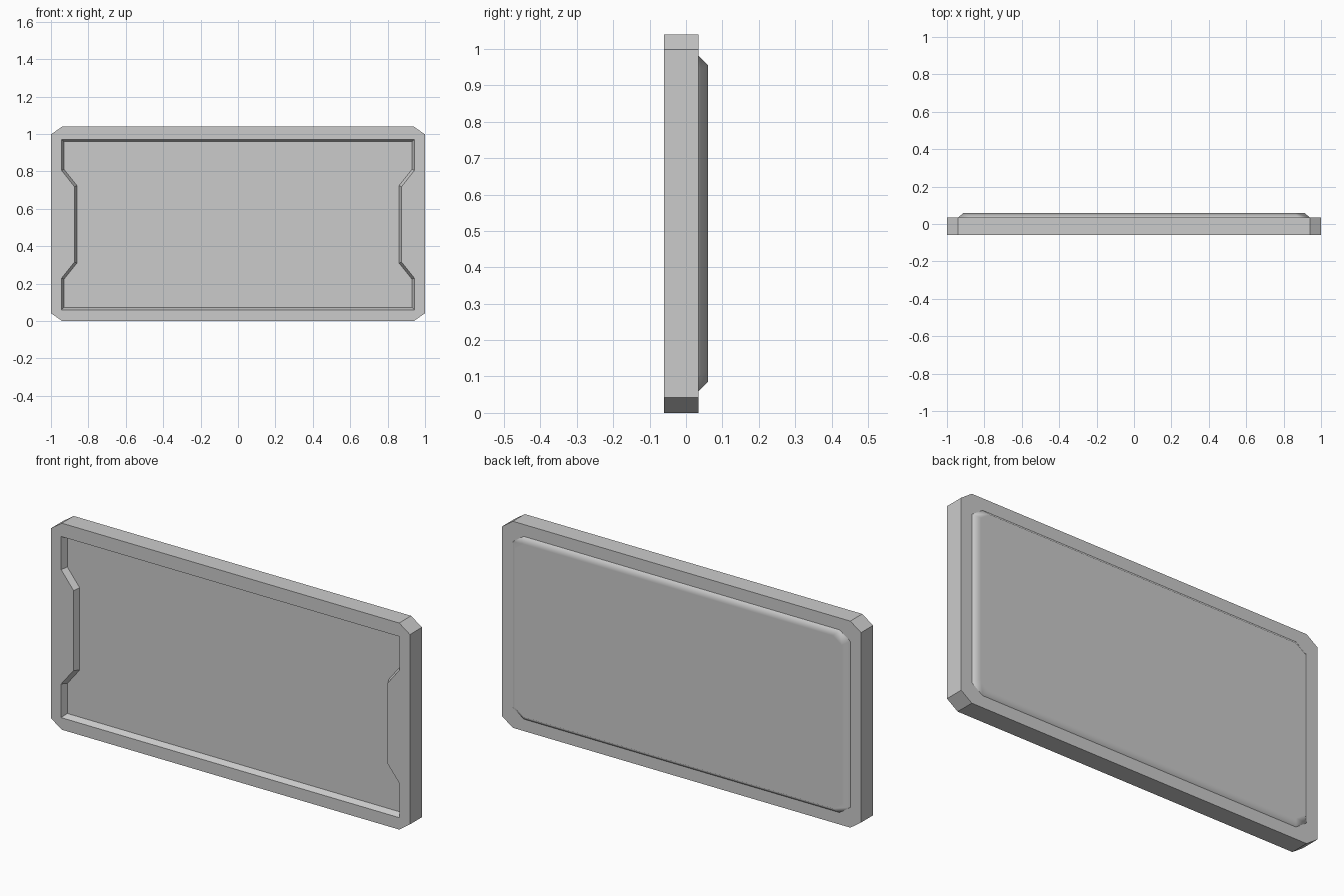
import bpy
import bmesh

if "Cube" in bpy.data.objects:
    bpy.data.objects.remove(bpy.data.objects["Cube"], do_unlink=True)

grey = bpy.data.materials.new("plain grey")
grey.use_nodes = True
colour = (0.6, 0.6, 0.6, 1)
grey.diffuse_color = colour
grey.node_tree.nodes["Principled BSDF"].inputs["Base Color"].default_value = colour

FRONT, FLOOR, BACK, RAISED = -0.06, -0.03, 0.035, 0.06
HEIGHT = 1.04


def mirrored(half):
    """Close a right-hand profile, bottom to top, into a symmetric loop."""
    return half + [(-x, z) for x, z in reversed(half)]


def octagon(x, low, high, cut_x, cut_z):
    return mirrored([(x - cut_x, low), (x, low + cut_z),
                     (x, high - cut_z), (x - cut_x, high)])


def recess(d):
    """Recess outline with a grip notch on each side, inset by d."""
    s = 0.47 * d
    return mirrored([(0.943 - d, 0.06 + d), (0.943 - d, 0.23 - s),
                     (0.874 - d, 0.316 - s), (0.874 - d, 0.718 + s),
                     (0.943 - d, 0.805 + s), (0.943 - d, 0.972 - d)])


def ring(bm, points, y):
    return [bm.verts.new((x, y, z)) for x, z in points]


def bridge(bm, a, b):
    for i in range(len(a)):
        j = (i + 1) % len(a)
        bm.faces.new((a[i], a[j], b[j], b[i]))


def loop_edges(bm, loop):
    return [bm.edges.get((loop[i - 1], loop[i])) for i in range(len(loop))]


def finish(bm, name, recalc=True):
    if recalc:
        bmesh.ops.recalc_face_normals(bm, faces=bm.faces)
    mesh = bpy.data.meshes.new(name)
    bm.to_mesh(mesh)
    bm.free()
    mesh.materials.append(grey)
    obj = bpy.data.objects.new(name, mesh)
    bpy.context.collection.objects.link(obj)
    return obj


body_outline = octagon(1, 0, HEIGHT, 0.06, 0.042)
panel_base = octagon(0.94, 0.06, 0.98, 0.06, 0.042)
panel_top = octagon(0.91, 0.085, 0.955, 0.05, 0.035)

# Chamfered frame with the notched front recess
bm = bmesh.new()
outer_front = ring(bm, body_outline, FRONT)
outer_back = ring(bm, body_outline, BACK)
opening = ring(bm, recess(0), FRONT)
floor = ring(bm, recess(0.013), FLOOR)
panel_seat = ring(bm, panel_base, BACK)
bridge(bm, outer_front, outer_back)
bridge(bm, outer_back, panel_seat)
bridge(bm, opening, floor)
bm.faces.new(floor)
rim = bmesh.ops.triangle_fill(
    bm, use_beauty=True, normal=(0, -1, 0),
    edges=loop_edges(bm, outer_front) + loop_edges(bm, opening))
finish(bm, "frame")

# Raised back panel with soft sloping edges
bm = bmesh.new()
base = ring(bm, panel_base, BACK)
top = ring(bm, panel_top, RAISED)
bridge(bm, base, top)
bm.faces.new(top)
bm.normal_update()
for face in bm.faces:
    if face.normal.y < 0:
        face.normal_flip()
    face.smooth = True
panel = finish(bm, "back_panel", recalc=False)
soft = panel.modifiers.new("soft edges", 'WEIGHTED_NORMAL')
soft.weight = 100
